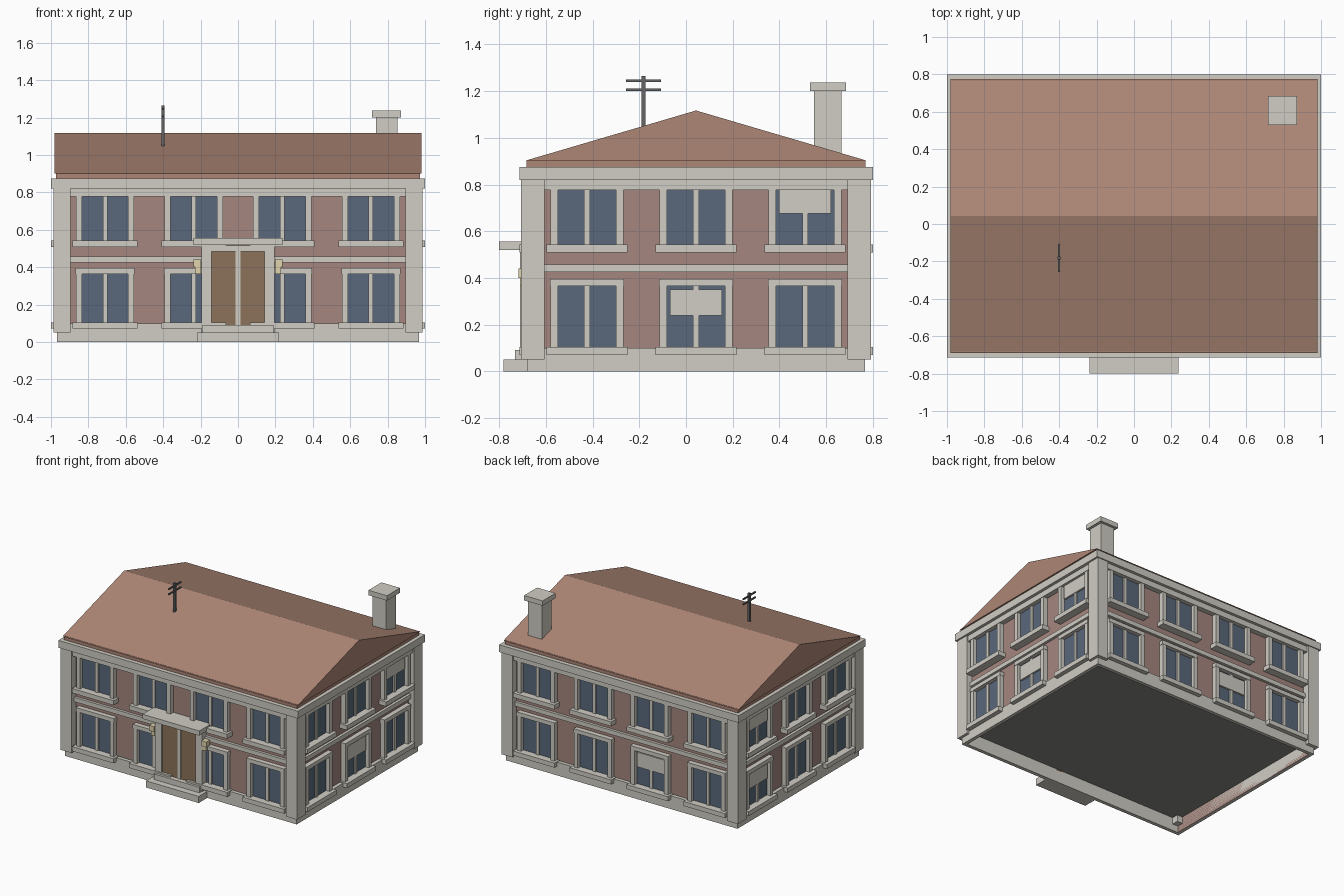
import bpy, bmesh

if "Cube" in bpy.data.objects:
    bpy.data.objects.remove(bpy.data.objects["Cube"])

CY, HX, HY = 0.043, 0.94, 0.697      # house centre in y, wall half sizes


def material(name, rgb):
    m = bpy.data.materials.new(name)
    m.diffuse_color = (*rgb, 1)
    m.use_nodes = True
    m.node_tree.nodes["Principled BSDF"].inputs["Base Color"].default_value = m.diffuse_color
    return m


STONE = material("stone", (0.63, 0.61, 0.55))
BRICK = material("brick", (0.38, 0.24, 0.21))
ROOF = material("roof_tile", (0.42, 0.24, 0.18))
GLASS = material("glass", (0.10, 0.14, 0.20))
WOOD = material("wood", (0.26, 0.17, 0.10))
LAMP = material("lamp", (0.75, 0.66, 0.42))
METAL = material("metal", (0.13, 0.13, 0.13))
DARK = material("floor_grey", (0.25, 0.25, 0.23))


def mesh_object(name, verts, faces, mat):
    me = bpy.data.meshes.new(name)
    me.from_pydata(verts, [], faces)
    bm = bmesh.new()
    bm.from_mesh(me)
    bmesh.ops.recalc_face_normals(bm, faces=bm.faces)
    bm.to_mesh(me)
    bm.free()
    me.materials.append(mat)
    ob = bpy.data.objects.new(name, me)
    bpy.context.collection.objects.link(ob)
    return ob


BOX_FACES = [(0, 1, 3, 2), (4, 6, 7, 5), (0, 4, 5, 1), (2, 3, 7, 6), (0, 2, 6, 4), (1, 5, 7, 3)]


def box(name, x, y, z, mat=STONE, faces=BOX_FACES):
    return mesh_object(name, [(a, b, c) for a in x for b in y for c in z], faces, mat)


def side_box(side, name, u, d, z, mat=STONE):
    """Box on one facade: u along the wall, d outward from the wall."""
    if side in ("front", "back"):
        s = -1 if side == "front" else 1
        y = sorted(CY + s * (HY + k) for k in d)
        return box(f"{side}_{name}", u, y, z, mat)
    s = -1 if side == "left" else 1
    x = sorted(s * (HX + k) for k in d)
    return box(f"{side}_{name}", x, [CY + k for k in u], z, mat)


def window(side, c, upper, blind):
    n = "upper" if upper else "lower"
    z0, z1 = (0.543, 0.777) if upper else (0.105, 0.365)
    side_box(side, n + "_glass", (c - .13, c + .13), (-.01, .006), (z0, z1), GLASS)
    side_box(side, n + "_mullion", (c - .012, c + .012), (0, .016), (z0, z1))
    for s in (-1, 1):
        side_box(side, n + "_jamb", sorted((c + s * .124, c + s * .156)), (0, .035), (z0, z1))
    side_box(side, n + "_sill", (c - .173, c + .173), (0, .06), (z0 - .034, z0))
    if not upper:
        side_box(side, "lintel", (c - .158, c + .158), (0, .037), (z1, z1 + .03))
    if blind:
        b0, b1 = (.675, .777) if upper else (.24, .35)
        side_box(side, n + "_blind", (c - .112, c + .112), (.005, .02), (b0, b1))


# Walls open at the bottom, with a recessed floor
box("walls", (-HX, HX), (CY - HY, CY + HY), (0, .85), BRICK, BOX_FACES[:4])
box("floor", (-HX, HX), (CY - HY, CY + HY), (.10, .11), DARK)

# Facades: plinth, bands and windows
blinds = {("right", 2, True), ("right", 1, False), ("back", 1, False),
          ("left", 2, True), ("left", 2, False)}
for side in ("front", "back", "left", "right"):
    long_side = side in ("front", "back")
    h = HX if long_side else HY
    e = h + (.027 if long_side else 0)
    side_box(side, "plinth", (-e, e), (0, .027), (0, .10))
    side_box(side, "middle_band", (-h, h), (0, .02), (.425, .458))
    side_box(side, "top_band", (-h, h), (0, .038), (.777, .83))
    centres = (-.711, -.237, .237, .711) if long_side else (-.467, 0, .467)
    for i, c in enumerate(centres):
        for upper in (False, True):
            window(side, c, upper, (side, i, upper) in blinds)

# Corner pillars
for sx in (-1, 1):
    for sy in (-1, 1):
        box("corner_pillar", sorted((sx * .895, sx * .987)),
            sorted((CY + sy * .648, CY + sy * .749)), (.05, .83))

# Cornice, eave slab and gabled roof
box("cornice", (-1, 1), (CY - .757, CY + .757), (.82, .875))
box("eave", (-.972, .972), (CY - .726, CY + .726), (.875, .905), ROOF)
mesh_object("roof", [(x, CY + y, z) for x in (-.98, .98)
                     for y, z in ((-.732, .902), (.732, .902), (0, 1.117))],
            [(0, 1, 2), (3, 5, 4), (0, 3, 4, 1), (1, 4, 5, 2), (2, 5, 3, 0)], ROOF)

# Entrance: surround, door leaves, canopy, steps and lamps
for s in (-1, 1):
    side_box("front", "door_surround", sorted((s * .143, s * .196)), (0, .056), (.05, .51))
    side_box("front", "door_leaf", sorted((s * .013, s * .143)), (0, .042), (.09, .483), WOOD)
    side_box("front", "wall_lamp", sorted((s * .198, s * .238)), (.02, .064), (.40, .44), LAMP)
    side_box("front", "wall_lamp_base", sorted((s * .198, s * .230)), (.02, .056), (.365, .40), LAMP)
side_box("front", "door_post", (-.013, .013), (0, .048), (.09, .483))
side_box("front", "door_header", (-.143, .143), (0, .056), (.483, .515))
box("canopy", (-.237, .237), (-.80, -.65), (.52, .555))
box("lower_step", (-.22, .22), (-.782, -.66), (0, .05))
box("upper_step", (-.19, .19), (-.732, -.66), (.05, .092))

# Chimney
box("chimney", (.737, .852), (.548, .665), (.90, 1.21))
box("chimney_cap", (.717, .872), (.53, .685), (1.20, 1.237))

# Aerial
box("aerial_mast", (-.409, -.393), (-.190, -.174), (1.04, 1.265), METAL)
for z in (1.206, 1.245):
    box("aerial_bar", (-.406, -.396), (-.256, -.108), (z - .005, z + .005), METAL)
